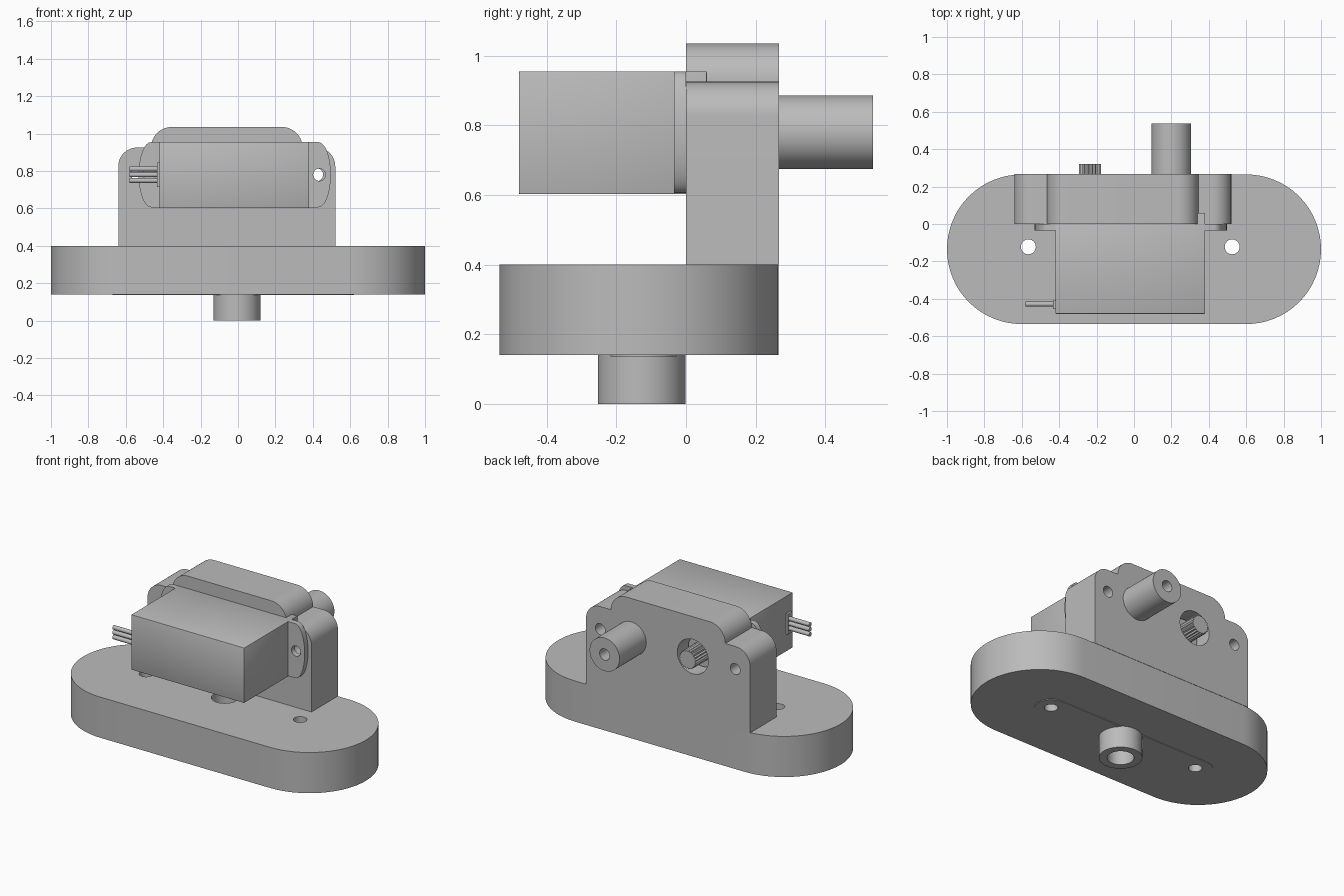
import bpy
import bmesh
from math import sin, cos, radians, pi
from mathutils import Matrix

cube = bpy.data.objects.get("Cube")
if cube:
    bpy.data.objects.remove(cube, do_unlink=True)

grey = bpy.data.materials.new("plain_grey")
grey.use_nodes = True
tone = (0.5, 0.5, 0.5, 1)
grey.diffuse_color = tone
grey.node_tree.nodes["Principled BSDF"].inputs["Base Color"].default_value = tone


def arc(cx, cy, rx, start, end, ry=None, steps=16):
    ry = ry or rx
    angles = [radians(start + (end - start) * i / steps) for i in range(steps + 1)]
    return [(cx + rx * cos(a), cy + ry * sin(a)) for a in angles]


def circle(cx, cy, r, steps=48):
    return arc(cx, cy, r, 0, 360, steps=steps)[:-1]


def stadium(x0, x1, cy, r):
    return arc(x1 - r, cy, r, -90, 90, steps=32) + arc(x0 + r, cy, r, 90, 270, steps=32)


def finish(name, bm):
    bmesh.ops.remove_doubles(bm, verts=bm.verts, dist=0.0001)
    bmesh.ops.recalc_face_normals(bm, faces=bm.faces)
    mesh = bpy.data.meshes.new(name)
    bm.to_mesh(mesh)
    bm.free()
    mesh.materials.append(grey)
    obj = bpy.data.objects.new(name, mesh)
    bpy.context.collection.objects.link(obj)
    bpy.ops.object.select_all(action='DESELECT')
    obj.select_set(True)
    bpy.context.view_layer.objects.active = obj
    bpy.ops.object.shade_smooth_by_angle(angle=radians(30))
    return obj


# Extrude an outline with holes along z, or along y for facing="y"
def slab(name, loops, low, high, facing="z"):
    curve = bpy.data.curves.new(name + "_profile", 'CURVE')
    curve.dimensions = '2D'
    curve.fill_mode = 'BOTH'
    curve.extrude = (high - low) / 2
    for loop in loops:
        spline = curve.splines.new('POLY')
        spline.points.add(len(loop) - 1)
        for point, (u, v) in zip(spline.points, loop):
            point.co = (u, v, 0, 1)
        spline.use_cyclic_u = True
    helper = bpy.data.objects.new(name + "_profile", curve)
    bpy.context.collection.objects.link(helper)
    graph = bpy.context.evaluated_depsgraph_get()
    mesh = bpy.data.meshes.new_from_object(helper.evaluated_get(graph))
    bm = bmesh.new()
    bm.from_mesh(mesh)
    bpy.data.objects.remove(helper, do_unlink=True)
    bpy.data.curves.remove(curve)
    bpy.data.meshes.remove(mesh)
    bm.transform(Matrix.Translation((0, 0, (low + high) / 2)))
    if facing == "y":
        bm.transform(Matrix(((1, 0, 0, 0), (0, 0, 1, 0), (0, 1, 0, 0), (0, 0, 0, 1))))
    return finish(name, bm)


def box(name, low, high, bevel=0):
    bm = bmesh.new()
    bmesh.ops.create_cube(bm, size=1)
    for v in bm.verts:
        v.co = [lo + (c + 0.5) * (hi - lo) for c, lo, hi in zip(v.co, low, high)]
    if bevel:
        bmesh.ops.bevel(bm, geom=bm.edges[:], offset=bevel, segments=2,
                        profile=0.5, affect='EDGES')
    return finish(name, bm)


# Base plate with mounting holes, horn plate beneath and hollow boss
axle_y = -0.127
bore = circle(-0.005, axle_y, 0.078)
mounts = [circle(x, -0.122, 0.04, 32) for x in (-0.565, 0.525)]
slab("base_plate", [stadium(-1, 1, -0.135, 0.4), bore] + mounts, 0.14, 0.40)
slab("horn_plate", [stadium(-0.67, 0.62, -0.122, 0.095), bore] + mounts, 0.136, 0.14)
slab("base_boss", [circle(-0.005, axle_y, 0.126), bore], 0, 0.14)

# Upright bracket with stepped, rounded shoulders
shaft_z = 0.78
outline = [(-0.64, 0.40), (0.52, 0.40)]
outline += arc(0.42, 0.825, 0.1, 0, 90)
outline += arc(0.235, 0.925, 0.11, 0, 90)
outline += arc(-0.355, 0.925, 0.11, 90, 180)
outline += arc(-0.54, 0.825, 0.1, 90, 180)
peg_bore = circle(0.2, shaft_z, 0.036, 32)
bracket_holes = [circle(x, shaft_z, 0.035, 32) for x in (-0.535, 0.42)]
gear_hole = circle(-0.235, shaft_z, 0.11)
slab("bracket", [outline, peg_bore, gear_hole] + bracket_holes, 0, 0.267, "y")
slab("bracket_peg", [circle(0.2, shaft_z, 0.106), peg_bore], 0.267, 0.537, "y")

# Motor body, mounting ears and output shaft
box("motor_body", (-0.42, -0.48, 0.602), (0.38, 0.06, 0.955), 0.004)
ears = arc(0.43, shaft_z, 0.066, -90, 90, ry=0.174, steps=32)
ears += arc(-0.465, shaft_z, 0.066, 90, 270, ry=0.174, steps=32)
ear_holes = [circle(x, shaft_z, 0.033, 32) for x in (-0.475, 0.435)]
slab("motor_ears", [ears] + ear_holes, -0.035, 0, "y")
slab("motor_tower", [circle(-0.235, shaft_z, 0.1)], 0.05, 0.17, "y")
teeth = 20
spline_edge = []
for i in range(teeth * 2):
    radius = 0.06 if i % 2 else 0.053
    angle = pi * i / teeth
    spline_edge.append((-0.235 + radius * cos(angle), shaft_z + radius * sin(angle)))
slab("output_shaft", [spline_edge], 0.16, 0.32, "y")

# Cable exit with three wires
box("cable_grommet", (-0.434, -0.455, 0.715), (-0.41, -0.41, 0.845))
for number, offset in enumerate((-0.031, 0, 0.031), 1):
    bm = bmesh.new()
    bmesh.ops.create_cone(bm, cap_ends=True, segments=16, radius1=0.0135,
                          radius2=0.0135, depth=0.15)
    bm.transform(Matrix.Translation((-0.505, -0.428, shaft_z + offset))
                 @ Matrix.Rotation(pi / 2, 4, 'Y'))
    finish(f"wire_{number}", bm)
